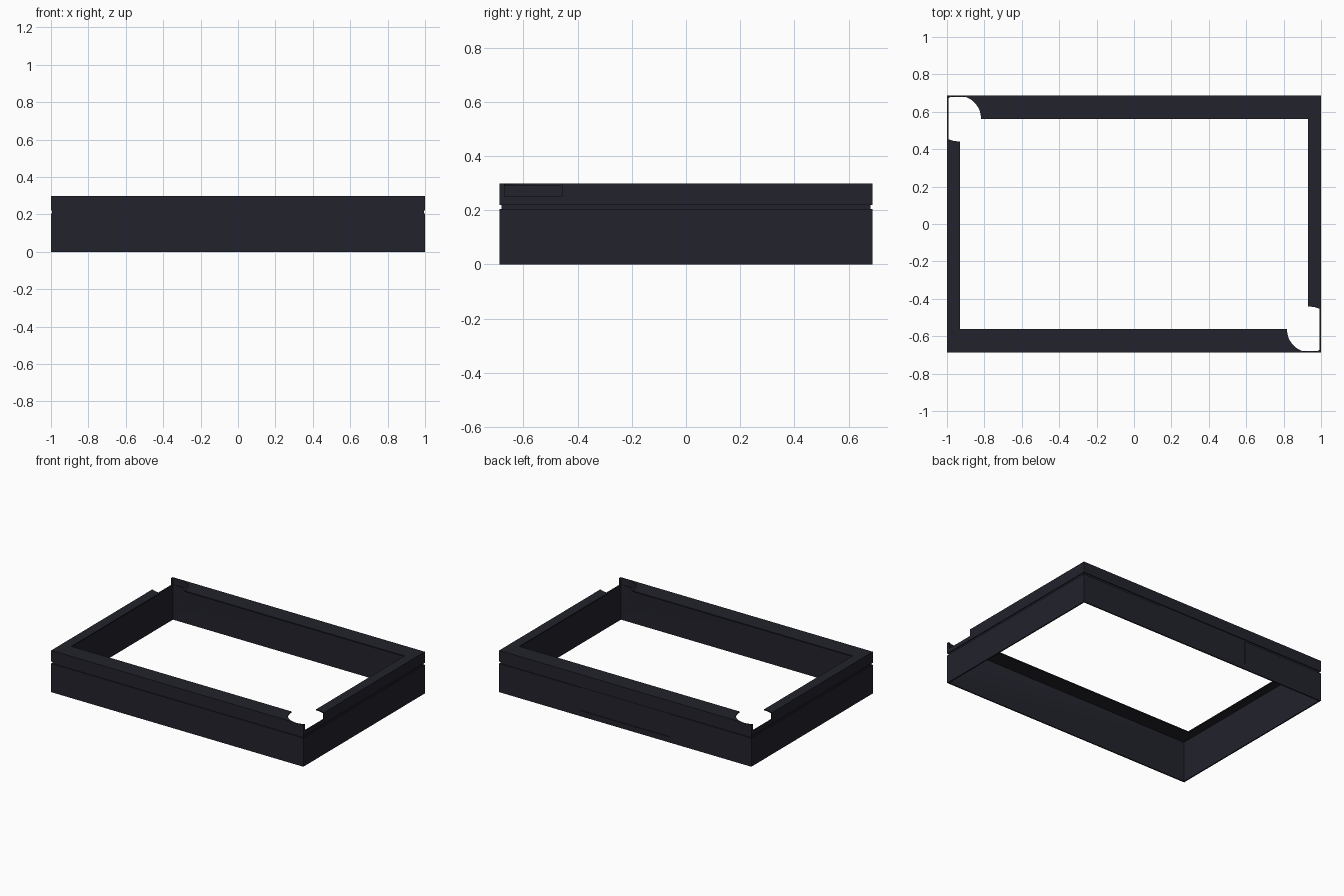
import bpy, bmesh

if "Cube" in bpy.data.objects:
    bpy.data.objects.remove(bpy.data.objects["Cube"])

HX, HY, H = 1.0, 0.688, 0.299      # half length, half width, height
WALL, GROOVE = 0.009, 0.0065       # wall thickness, groove depth

mat = bpy.data.materials.new("dark charcoal")
mat.diffuse_color = (0.016, 0.016, 0.025, 1)
mat.use_nodes = True
mat.node_tree.nodes["Principled BSDF"].inputs["Base Color"].default_value = mat.diffuse_color


def cut(target, cutter):
    """Subtract a cutter and remove it."""
    mod = target.modifiers.new("cut", 'BOOLEAN')
    mod.operation, mod.solver, mod.object = 'DIFFERENCE', 'EXACT', cutter
    bpy.context.view_layer.objects.active = target
    bpy.ops.object.modifier_apply(modifier=mod.name)
    bpy.data.objects.remove(cutter, do_unlink=True)


# Wall section with a top flange and an outer groove: (inset x, inset y, z)
profile = [
    (0, 0, 0), (0, 0, 0.205),
    (GROOVE, GROOVE, 0.205), (GROOVE, GROOVE, 0.220),
    (0, 0, 0.220), (0, 0, H),
    (0.071, 0.127, H), (0.071, 0.127, H - 0.008),
    (WALL, WALL, H - 0.008), (WALL, WALL, 0),
]

# Frame: the section carried around the four corners
bm = bmesh.new()
rings = [[bm.verts.new((sx * (HX - ix), sy * (HY - iy), z)) for ix, iy, z in profile]
         for sx, sy in ((-1, -1), (1, -1), (1, 1), (-1, 1))]
n = len(profile)
for c in range(4):
    a, b = rings[c], rings[(c + 1) % 4]
    for i in range(n):
        j = (i + 1) % n
        bm.faces.new((a[i], b[i], b[j], a[j]))
bmesh.ops.recalc_face_normals(bm, faces=bm.faces)
mesh = bpy.data.meshes.new("frame")
bm.to_mesh(mesh)
bm.free()
mesh.materials.append(mat)
frame = bpy.data.objects.new("frame", mesh)
bpy.context.collection.objects.link(frame)

# Round notches at two opposite corners
for s in (1, -1):
    bpy.ops.mesh.primitive_cylinder_add(vertices=64, radius=0.122, depth=0.2,
                                        location=(s * 0.94, -s * 0.564, 0.35))
    notch = bpy.context.object
    notch.name = "corner_notch_cutter"
    notch.data.materials.append(mat)
    cut(frame, notch)

# Shallow panel recess in the back wall, open to the groove
bpy.ops.mesh.primitive_cube_add(size=1, location=(0, HY + 0.046, 0.125))
panel = bpy.context.object
panel.name = "back_recess_cutter"
panel.scale = (0.72, 0.1, 0.17)
panel.data.materials.append(mat)
cut(frame, panel)

# Flat walls with smooth notch curves
bpy.ops.object.select_all(action='DESELECT')
frame.select_set(True)
bpy.context.view_layer.objects.active = frame
bpy.ops.object.shade_smooth_by_angle()
